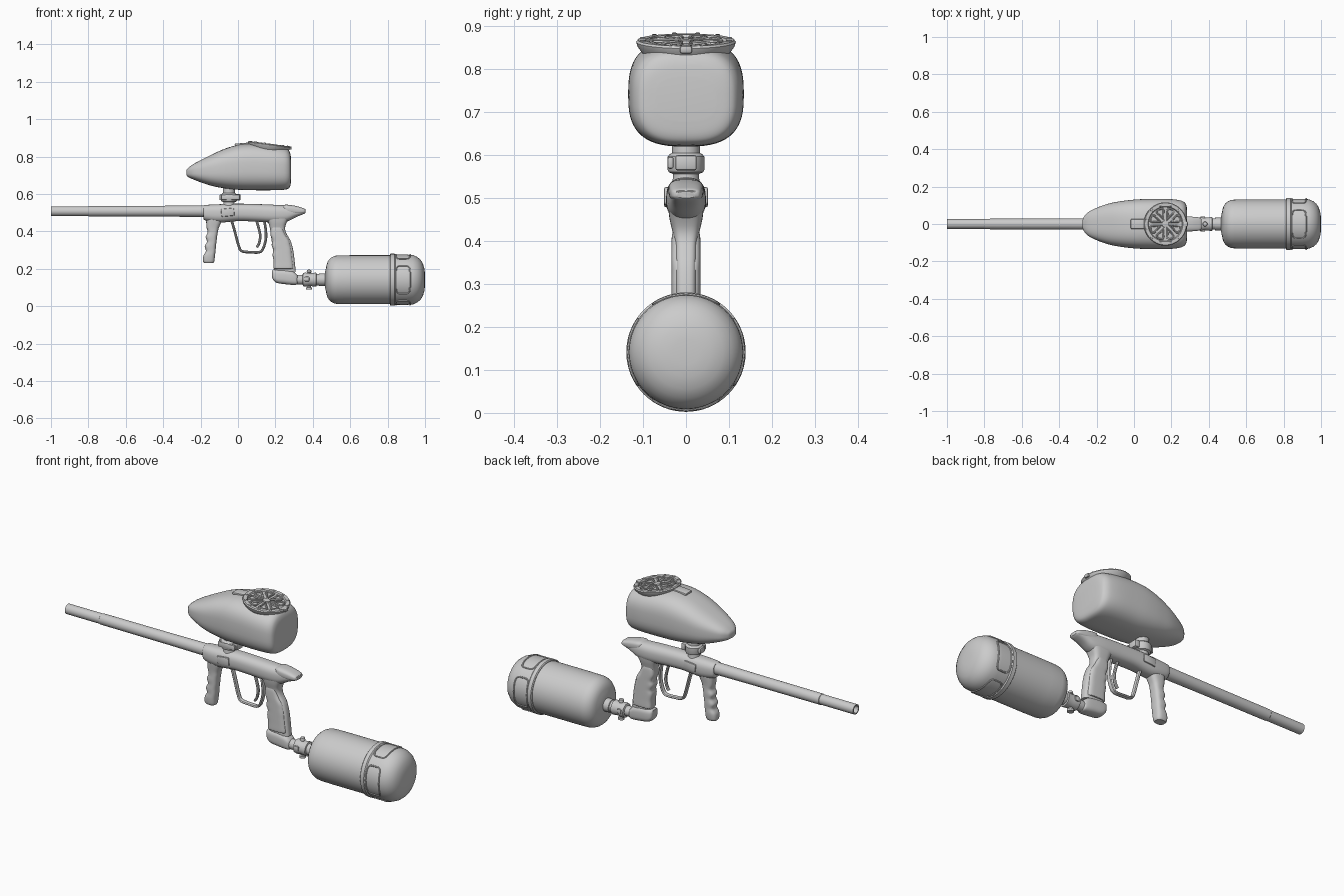
import bpy, bmesh, math
from mathutils import Vector, Matrix

if "Cube" in bpy.data.objects:
    bpy.data.objects.remove(bpy.data.objects["Cube"])

grey = bpy.data.materials.new("plain grey")
grey.diffuse_color = (0.6, 0.6, 0.6, 1)
grey.use_nodes = True
grey.node_tree.nodes["Principled BSDF"].inputs["Base Color"].default_value = grey.diffuse_color


def finish(ob, angle=40):
    ob.data.materials.clear()
    ob.data.materials.append(grey)
    bpy.ops.object.select_all(action='DESELECT')
    ob.select_set(True)
    bpy.context.view_layer.objects.active = ob
    bpy.ops.object.shade_smooth_by_angle(angle=math.radians(angle))
    return ob


def from_bmesh(name, bm, angle=40):
    bmesh.ops.remove_doubles(bm, verts=bm.verts, dist=1e-5)
    bmesh.ops.recalc_face_normals(bm, faces=bm.faces)
    me = bpy.data.meshes.new(name)
    bm.to_mesh(me)
    bm.free()
    ob = bpy.data.objects.new(name, me)
    bpy.context.collection.objects.link(ob)
    return finish(ob, angle)


def skin(bm, rings):
    for a, b in zip(rings, rings[1:]):
        n = len(a)
        for i in range(n):
            bm.faces.new((a[i], a[(i + 1) % n], b[(i + 1) % n], b[i]))
    bm.faces.new(rings[0])
    bm.faces.new(rings[-1])


def smooth_path(pts, steps):
    """Catmull-Rom through tuples of any length."""
    out = []
    for i in range(len(pts) - 1):
        p0, p1, p2, p3 = (pts[max(0, min(len(pts) - 1, i + k))] for k in (-1, 0, 1, 2))
        for s in range(steps):
            t = s / steps
            out.append([0.5 * (2 * b + (c - a) * t + (2 * a - 5 * b + 4 * c - d) * t * t
                               + (3 * b - a - 3 * c + d) * t ** 3)
                        for a, b, c, d in zip(p0, p1, p2, p3)])
    return out + [list(pts[-1])]


def loft(name, secs, axis='X', power=2.5, seg=40, steps=4):
    """Superellipse sections (position, low, high, half width) along X or Z."""
    bm = bmesh.new()
    rings = []
    for t, lo, hi, hw in smooth_path(secs, steps):
        ring = []
        for k in range(seg):
            a = math.tau * k / seg
            c, s = math.cos(a), math.sin(a)
            y = math.copysign(abs(c) ** (2 / power), c) * hw
            w = (lo + hi) / 2 + math.copysign(abs(s) ** (2 / power), s) * (hi - lo) / 2
            ring.append(bm.verts.new((t, y, w) if axis == 'X' else (w, y, t)))
        rings.append(ring)
    skin(bm, rings)
    return from_bmesh(name, bm)


def lathe(name, prof, origin, axis='X', seg=48, tilt=0):
    """Revolve (position, radius) points round X or Z through origin."""
    bm = bmesh.new()
    rings = []
    for t, r in prof:
        ring = []
        for k in range(seg):
            a = math.tau * k / seg
            u, v = max(r, 1e-4) * math.cos(a), max(r, 1e-4) * math.sin(a)
            ring.append(bm.verts.new((t, u, v) if axis == 'X' else (u, v, t)))
        rings.append(ring)
    skin(bm, rings)
    ob = from_bmesh(name, bm, 30)
    ob.location = origin
    ob.rotation_euler.y = tilt
    return ob


def tube(name, pts, r, closed=False, width=1):
    cu = bpy.data.curves.new(name, 'CURVE')
    cu.dimensions = '3D'
    cu.bevel_depth = r
    cu.bevel_resolution = 2
    cu.use_fill_caps = True
    sp = cu.splines.new('POLY')
    sp.points.add(len(pts) - 1)
    for p, co in zip(sp.points, pts):
        p.co = (*co, 1)
    sp.use_cyclic_u = closed
    ob = bpy.data.objects.new(name, cu)
    bpy.context.collection.objects.link(ob)
    bpy.ops.object.select_all(action='DESELECT')
    ob.select_set(True)
    bpy.context.view_layer.objects.active = ob
    bpy.ops.object.convert(target='MESH')
    ob.scale.y = width
    return finish(ob)


def block(name, loc, size, bevel=0.005, tilt=0):
    bm = bmesh.new()
    bmesh.ops.create_cube(bm, size=1, matrix=Matrix.Diagonal((*size, 1)))
    bmesh.ops.bevel(bm, geom=bm.edges[:], offset=bevel, segments=2, affect='EDGES', profile=0.5)
    ob = from_bmesh(name, bm)
    ob.location = loc
    ob.rotation_euler.y = tilt
    return ob


# Barrel with an open bore
lathe("barrel", [(-.88, 0), (-.88, .019), (-1, .019), (-1, .026), (-.8, .026), (-.798, .028),
                 (-.4, .029), (-.16, .031), (-.16, 0)], (0, 0, .508))

# Main body with tapering tail
loft("body", [(-.185, .475, .535, .03), (-.175, .458, .541, .04), (-.1, .447, .545, .046),
              (0, .455, .548, .046), (.1, .452, .546, .046), (.2, .447, .542, .046),
              (.26, .452, .538, .042), (.31, .476, .532, .036), (.352, .493, .521, .03),
              (.362, .5, .515, .022)])
loft("tail_cap", [(.24, .505, .538, .03), (.26, .495, .543, .04), (.31, .49, .536, .039),
                  (.35, .495, .524, .034), (.36, .5, .518, .026)], power=3)
for side, y in (("left", .045), ("right", -.045)):
    block("sensor_cover_" + side, (-.055, y, .502), (.07, .012, .042), .005, -.1)

# Front grip with finger ripples
loft("front_grip", [(.5, -.17, -.06, .038), (.455, -.17, -.085, .034), (.42, -.168, -.102, .03),
                    (.395, -.162, -.108, .029), (.37, -.173, -.112, .03), (.345, -.166, -.115, .029),
                    (.32, -.178, -.118, .03), (.295, -.172, -.12, .029), (.27, -.185, -.123, .03),
                    (.242, -.187, -.126, .027), (.232, -.182, -.13, .022)], 'Z', 2.8)

# Rear grip: frame and wrapped panel
loft("rear_grip_frame", [(.48, .14, .28, .042), (.45, .16, .262, .038), (.42, .17, .252, .031),
                         (.39, .174, .258, .026), (.35, .18, .281, .026), (.3, .187, .295, .026),
                         (.25, .19, .302, .026), (.185, .192, .309, .026)], 'Z', 3.5)
loft("rear_grip_panel", [(.425, .18, .235, .03), (.41, .176, .242, .033), (.38, .174, .255, .034),
                         (.35, .184, .274, .034), (.325, .18, .281, .034), (.3, .189, .286, .034),
                         (.275, .185, .289, .034), (.24, .19, .293, .034), (.205, .19, .297, .034),
                         (.2, .195, .29, .03)], 'Z', 4)

# Trigger and guard
guard = smooth_path([(-.035, 0, .46), (-.02, 0, .41), (.003, 0, .325), (.02, 0, .295), (.065, 0, .289),
                     (.115, 0, .289), (.135, 0, .31), (.149, 0, .36), (.148, 0, .41), (.14, 0, .46)], 4)
tube("trigger_guard", guard, .007, width=2)
tube("trigger", smooth_path([(.098, 0, .46), (.11, 0, .42), (.119, 0, .375), (.112, 0, .335),
                             (.1, 0, .315)], 4), .007, width=1.3)

# Air connection
loft("grip_foot", [(.183, .155, .192, .022), (.19, .138, .196, .03), (.21, .124, .197, .034),
                   (.25, .118, .196, .035), (.29, .114, .188, .034), (.312, .115, .172, .03),
                   (.318, .122, .165, .022)], power=3)
lathe("regulator", [(.3, 0), (.3, .026), (.345, .026), (.348, .035), (.36, .038), (.385, .034),
                    (.41, .037), (.418, .037), (.42, .03), (.432, .03), (.434, .034), (.47, .034),
                    (.47, 0)], (0, 0, .142))
lathe("regulator_knob", [(.088, 0), (.088, .016), (.1, .016), (.102, .009), (.15, .009),
                         (.18, .009), (.182, .013), (.194, .011), (.196, 0)], (.38, 0, 0), 'Z', 20)
for side, y in (("left", .034), ("right", -.034)):
    block("gauge_" + side, (.368, y, .145), (.026, .014, .026), .006)

# Air tank and its end cover
C = .1415
shoulder = [(.465, 0), (.465, .04), (.47, .062)]
shoulder += [(.535 - .062 * math.cos(a), .07 + .06 * math.sin(a)) for a in
             (math.radians(d) for d in range(10, 91, 16))]
lathe("tank", shoulder + [(.6, .131), (.82, .131), (.82, 0)], (0, 0, C), seg=64)
lathe("tank_cover", [(.812, 0), (.812, .134), (.816, .139), (.836, .139), (.841, .134), (.9, .1345),
                     (.935, .132), (.958, .122), (.976, .107), (.989, .086), (.997, .058),
                     (1, .03), (1, 0)], (0, 0, C), seg=64)
for q in range(4):
    loop = []
    for k in range(48):
        a = math.tau * k / 48
        c, s = math.cos(a), math.sin(a)
        x = .882 + .038 * math.copysign(abs(c) ** .4, c)
        b = q * math.pi / 2 + math.radians(34) * math.copysign(abs(s) ** .4, s)
        loop.append((x, .1345 * math.cos(b), C + .1345 * math.sin(b)))
    tube("cover_window_rim_%d" % (q + 1), loop, .004, True)

# Feed neck and clamp
lathe("feed_neck", [(.53, 0), (.53, .034), (.548, .03), (.556, .03), (.56, .04), (.566, .043),
                    (.596, .043), (.602, .038), (.605, .032), (.64, .032), (.64, 0)],
      (-.048, 0, 0), 'Z', 40)
block("clamp_lever", (-.04, -.036, .582), (.1, .014, .028), .005)
block("clamp_hinge", (-.002, 0, .582), (.03, .05, .036), .006)
block("clamp_front_lug", (-.09, 0, .582), (.02, .04, .03), .006)

# Hopper shell
loft("hopper", [(-.276, .703, .725, .016), (-.268, .692, .738, .038), (-.235, .676, .762, .07),
                (-.15, .646, .806, .105), (-.07, .63, .842, .122), (.01, .622, .864, .131),
                (.09, .62, .868, .134), (.18, .62, .86, .134), (.24, .622, .85, .128),
                (.268, .628, .838, .117), (.28, .645, .815, .1), (.284, .68, .78, .07)],
     power=2.8, seg=64, steps=5)

# Round lid with petal grille
TILT = math.radians(7.5)
LID = Vector((.167, 0, .859))
turn = Matrix.Rotation(TILT, 3, 'Y')
lathe("lid", [(-.03, 0), (-.03, .095), (-.006, .113), (.004, .116), (.009, .112), (.009, .094),
              (.003, .09), (.003, 0)], LID, 'Z', 64, TILT)
lathe("lid_hub", [(0, 0), (0, .02), (.009, .018), (.011, 0)], LID, 'Z', 24, TILT)
for q in range(8):
    petal = []
    for r, d in ((.022, 0), (.05, 9), (.074, 15), (.083, 11), (.086, 0),
                 (.083, -11), (.074, -15), (.05, -9)):
        a = math.radians(d + 45 * q + 22.5)
        petal.append(LID + turn @ Vector((r * math.cos(a), r * math.sin(a), .005)))
    tube("lid_petal_%d" % (q + 1), petal, .005, True)
for q in range(12):
    a = math.tau * (q + .5) / 12
    p = LID + turn @ Vector((.104 * math.cos(a), .104 * math.sin(a), .008))
    block("lid_notch_%d" % (q + 1), p, (.012, .012, .008), .002, TILT)

# Lid latch and hinge
block("lid_latch", (.02, 0, .866), (.075, .052, .012), .004, -.08)
block("lid_hinge", (.276, 0, .846), (.022, .028, .018), .005, TILT)
